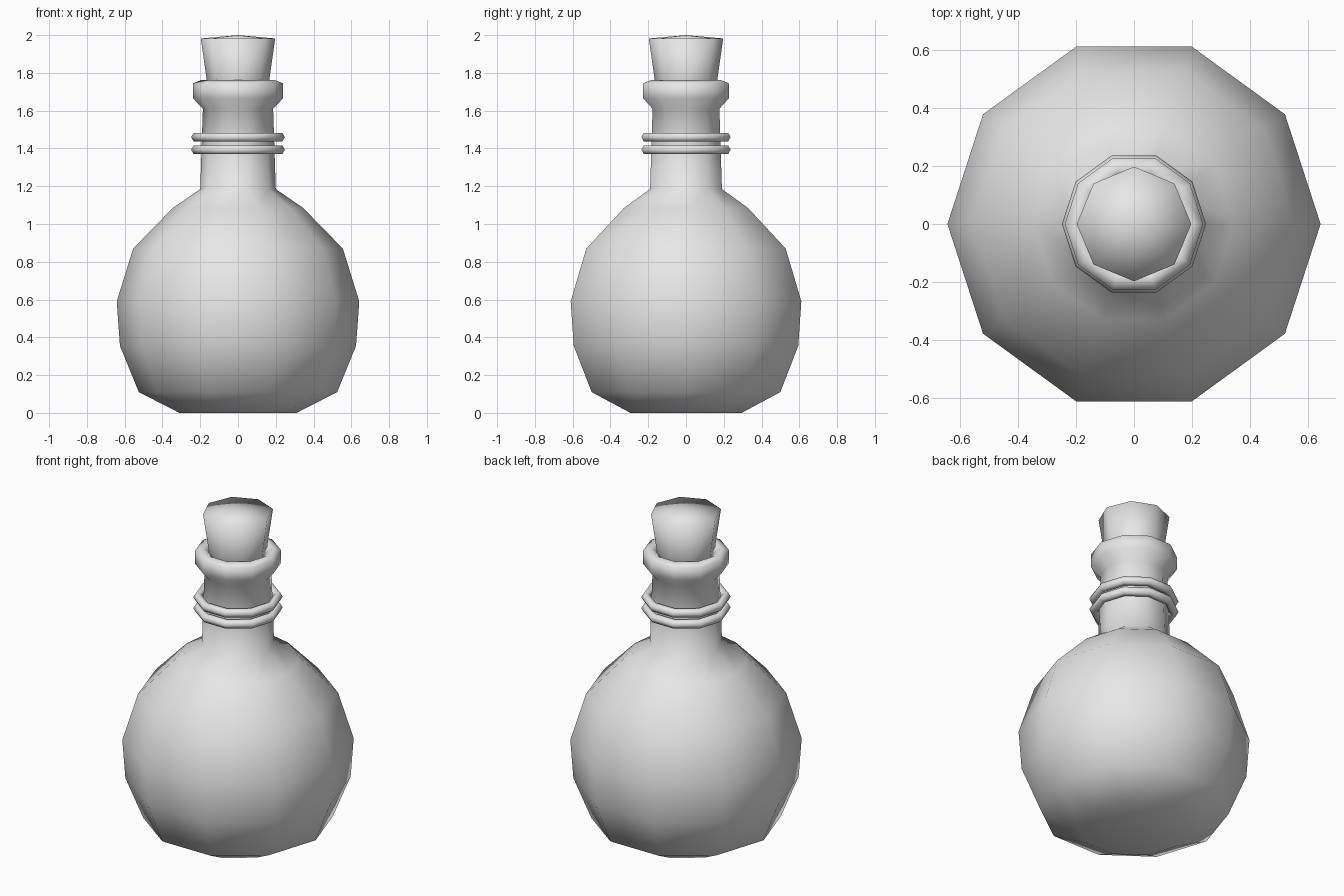
import bpy, bmesh, math

if "Cube" in bpy.data.objects:
    bpy.data.objects.remove(bpy.data.objects["Cube"])

grey = bpy.data.materials.new("light grey")
grey.diffuse_color = (0.8, 0.8, 0.8, 1)
grey.use_nodes = True
grey.node_tree.nodes["Principled BSDF"].inputs["Base Color"].default_value = grey.diffuse_color


def lathe(name, profile, sides, closed=False):
    """Spin (radius, z) points about z; radius 0 makes a single pole vertex."""
    bm = bmesh.new()
    rings = []
    for r, z in profile:
        if r == 0:
            rings.append([bm.verts.new((0, 0, z))] * sides)
        else:
            rings.append([bm.verts.new((r * math.cos(2 * math.pi * i / sides),
                                        r * math.sin(2 * math.pi * i / sides), z))
                          for i in range(sides)])
    pairs = list(zip(rings, rings[1:]))
    if closed:
        pairs.append((rings[-1], rings[0]))
    for a, b in pairs:
        for i in range(sides):
            j = (i + 1) % sides
            quad = list(dict.fromkeys((a[i], a[j], b[j], b[i])))
            bm.faces.new(quad).smooth = True
    bmesh.ops.recalc_face_normals(bm, faces=bm.faces)
    mesh = bpy.data.meshes.new(name)
    bm.to_mesh(mesh)
    bm.free()
    mesh.materials.append(grey)
    obj = bpy.data.objects.new(name, mesh)
    bpy.context.collection.objects.link(obj)
    return obj


# Round flask with neck, flared lip and a shallow mouth
lathe("flask", [(0, 0), (0.31, 0), (0.525, 0.11), (0.625, 0.355), (0.642, 0.59),
                (0.555, 0.87), (0.345, 1.085), (0.2, 1.185), (0.186, 1.61),
                (0.238, 1.665), (0.238, 1.745), (0.195, 1.762),
                (0.165, 1.74), (0.15, 1.62), (0, 1.62)], 10)

# Two rings around the neck
for name, z in (("lower_neck_ring", 1.393), ("upper_neck_ring", 1.46)):
    lathe(name, [(0.222 + 0.026 * math.cos(math.pi * k / 3),
                  z + 0.026 * math.sin(math.pi * k / 3)) for k in range(6)], 10, True)

# Tapered stopper with a slightly domed top
lathe("cork", [(0, 1.63), (0.145, 1.63), (0.165, 1.76), (0.197, 1.982), (0, 2.0)], 8)
